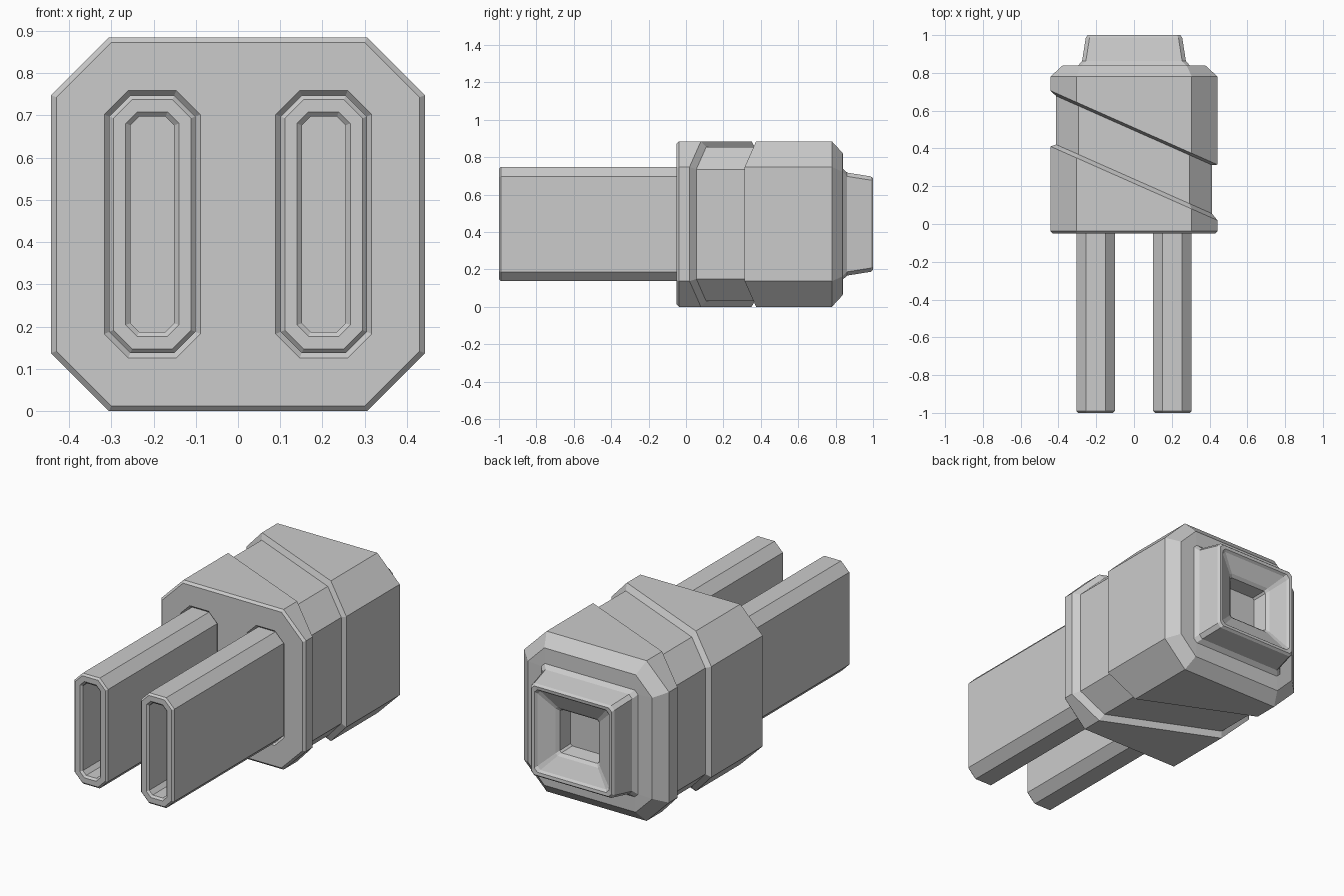
import bpy, bmesh

if "Cube" in bpy.data.objects:
    bpy.data.objects.remove(bpy.data.objects["Cube"])

ZC = 0.4425   # height of the central axis


def loft(name, rings, cx=0.0):
    """Skin chamfered-rectangle rings along y: (y, half_x, half_z, chamfer, shear)."""
    bm = bmesh.new()
    loops = []
    for y, hx, hz, c, shear in rings:
        pts = [(hx, hz - c), (hx - c, hz), (c - hx, hz), (-hx, hz - c),
               (-hx, c - hz), (c - hx, -hz), (hx - c, -hz), (hx, c - hz)]
        loops.append([bm.verts.new((cx + x, y - x * shear, ZC + z)) for x, z in pts])
    for a, b in zip(loops, loops[1:]):
        for i in range(8):
            j = (i + 1) % 8
            bm.faces.new((a[i], a[j], b[j], b[i]))
    bm.faces.new(loops[0])
    bm.faces.new(loops[-1])
    bmesh.ops.recalc_face_normals(bm, faces=bm.faces)
    mesh = bpy.data.meshes.new(name)
    bm.to_mesh(mesh)
    bm.free()
    obj = bpy.data.objects.new(name, mesh)
    bpy.context.collection.objects.link(obj)
    return obj


def inset(y, hx, hz, c, d, shear=0.0):
    """Ring offset inwards by d with an even border."""
    return (y, hx - d, hz - d, c - d * 0.586, shear)


def square(y, h, c):
    return (y, h, h, c, 0.0)


# Body: octagonal block, slanted recessed band, tapered nozzle and funnel hole
B = (0.4425, 0.4425, 0.137)
S = 0.443
body = loft("connector_body", [
    inset(-0.05, *B, 0.0125),
    inset(-0.038, *B, 0),
    inset(0.215, *B, 0, S),
    inset(0.238, *B, 0.03, S),
    inset(0.495, *B, 0.03, S),
    inset(0.51, *B, 0, S),
    inset(0.78, *B, 0),
    inset(0.838, *B, 0.063),
    square(0.84, 0.295, 0.02),
    square(0.862, 0.275, 0.02),
    square(0.988, 0.255, 0.02),
    square(1.0, 0.245, 0.018),
    square(0.998, 0.228, 0.018),
    square(0.985, 0.218, 0.018),
    square(0.945, 0.135, 0.012),
    square(0.93, 0.12, 0.01),
    square(0.85, 0.11, 0.01),
])

# Prongs: hollow-tipped chamfered bars, each in a shallow bevelled socket
P = (0.102, 0.305, 0.05)
for side, cx in (("left", -0.203), ("right", 0.203)):
    loft("prong_" + side, [
        inset(0.0, *P, 0),
        inset(-0.99, *P, 0),
        inset(-1.0, *P, 0.01),
        inset(-1.0, *P, 0.039),
        inset(-0.99, *P, 0.05),
        inset(-0.75, *P, 0.05),
    ], cx)
    cutter = loft("socket_cutter_" + side, [
        inset(-0.07, *P, -0.03),
        inset(-0.035, *P, 0.002),
    ], cx)
    cutter.hide_render = True
    cutter.hide_viewport = True
    mod = body.modifiers.new("socket_" + side, "BOOLEAN")
    mod.operation = "DIFFERENCE"
    mod.solver = "EXACT"
    mod.object = cutter
